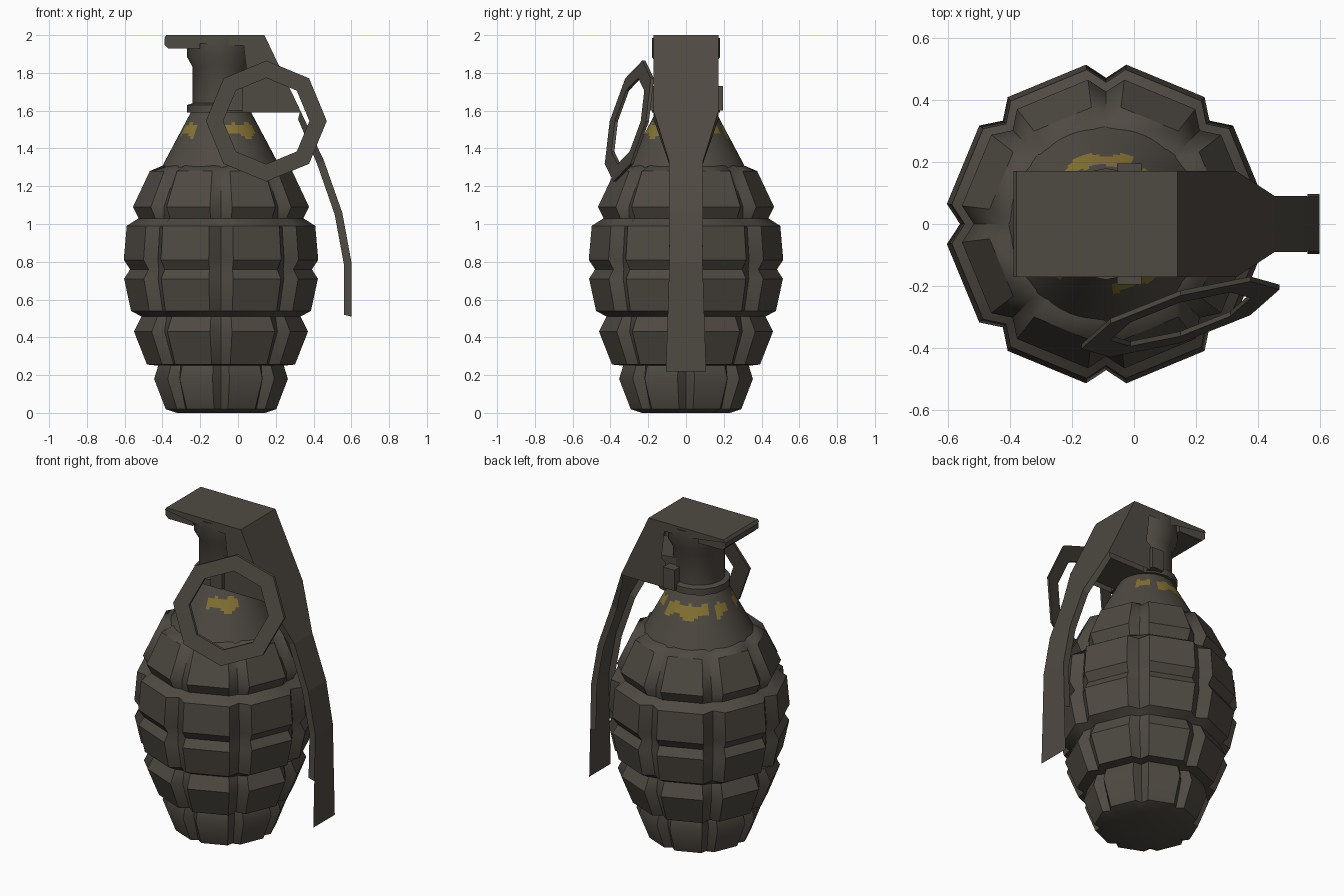
import bpy, bmesh, math
from mathutils import Vector

if "Cube" in bpy.data.objects:
    bpy.data.objects.remove(bpy.data.objects["Cube"])

CX = -0.09  # axis of the body


def material(name, col):
    m = bpy.data.materials.new(name)
    m.diffuse_color = (*col, 1)
    m.use_nodes = True
    m.node_tree.nodes["Principled BSDF"].inputs["Base Color"].default_value = m.diffuse_color
    return m


IRON = material("dark iron", (0.078, 0.068, 0.055))
YELLOW = material("worn yellow paint", (0.24, 0.175, 0.035))


def make(name, verts, faces, smooth=None, fix=True):
    me = bpy.data.meshes.new(name)
    me.from_pydata([tuple(v) for v in verts], [], faces)
    if fix:
        bm = bmesh.new()
        bm.from_mesh(me)
        bmesh.ops.recalc_face_normals(bm, faces=bm.faces)
        bm.to_mesh(me)
        bm.free()
    ob = bpy.data.objects.new(name, me)
    bpy.context.collection.objects.link(ob)
    me.materials.append(IRON)
    if smooth:
        bpy.ops.object.select_all(action='DESELECT')
        ob.select_set(True)
        bpy.context.view_layer.objects.active = ob
        bpy.ops.object.shade_smooth_by_angle(angle=math.radians(smooth))
    return ob


def rings(name, rows, smooth=None):
    """Skin closed rings of equal length, capped at both ends."""
    n = len(rows[0])
    verts = [v for r in rows for v in r]
    faces = [(k * n + i, k * n + (i + 1) % n, (k + 1) * n + (i + 1) % n, (k + 1) * n + i)
             for k in range(len(rows) - 1) for i in range(n)]
    faces += [tuple(reversed(range(n))), tuple(range((len(rows) - 1) * n, len(rows) * n))]
    return make(name, verts, faces, smooth)


def lathe(name, prof, n, smooth=35):
    return rings(name, [[(CX + r * math.cos(2 * math.pi * i / n),
                          r * math.sin(2 * math.pi * i / n), z) for i in range(n)]
                        for r, z in prof], smooth)


def box(name, x0, x1, hy, z0, z1):
    return rings(name, [[(x0, -hy, z), (x1, -hy, z), (x1, hy, z), (x0, hy, z)] for z in (z0, z1)])


# Segmented body: eight sectors split by notches, rows split by grooves
# (block radius, z, notch ratio)
prof = [(0.235, 0.0, .97), (0.295, 0.02, .90), (0.357, 0.18, .87), (0.335, 0.25, .90),
        (0.395, 0.256, .90), (0.464, 0.43, .91), (0.425, 0.51, .96), (0.48, 0.54, .91),
        (0.517, 0.71, .91), (0.485, 0.76, .96), (0.519, 0.81, .91), (0.503, 0.99, .91),
        (0.44, 1.03, .97), (0.47, 1.09, .91), (0.38, 1.28, .89), (0.305, 1.312, .97)]
rows = []
for r, z, notch in prof:
    row = []
    for s in range(8):
        for off, k in ((0, notch), (7.2, 1), (37.8, 1)):
            a = math.radians(45 * s + off)
            row.append((CX + r * k * math.cos(a), r * k * math.sin(a), z))
    rows.append(row)
rings("segmented_body", rows, 38)

# Tapered shoulder with a broken band of paint
zs = [1.29, 1.45, 1.465, 1.48, 1.495, 1.51, 1.525, 1.54, 1.6]
shoulder = lathe("shoulder", [(0.155 + (1.6 - z) * 0.53, z) for z in zs], 64)
shoulder.data.materials.append(YELLOW)
PAINTED = [(32, 57), (66, 140), (150, 176), (197, 233), (276, 326)]  # degrees
for p in shoulder.data.polygons:
    c = p.center
    a = math.degrees(math.atan2(c.y, c.x - CX)) % 360
    low = 1.468 + 0.018 * math.sin(math.radians(a * 9))
    high = 1.53 + 0.008 * math.sin(math.radians(a * 14))
    if low < c.z < high and any(s < a < e for s, e in PAINTED):
        p.material_index = 1

# Fuze collar and head
lathe("collar", [(0.18, 1.59), (0.18, 1.63), (0.15, 1.64)], 16)
lathe("fuze_head", [(0.15, 1.62), (0.15, 1.83), (0.18, 1.885), (0.18, 1.985)], 16)

# Fuze arm under the lever
arm = [(-0.05, 1.59), (0.33, 1.59), (0.26, 1.745), (-0.05, 1.78)]
rings("fuze_arm", [[(x, y, z) for x, z in arm] for y in (-0.13, 0.13)])

# Cross pin
box("cross_pin", -0.055, 0.025, 0.195, 1.6, 1.73)

# Rolled front lip below the lever plate
lip = [(-0.37, 1.93), (-0.2, 1.93), (-0.2, 1.99), (-0.375, 1.995), (-0.39, 1.98), (-0.39, 1.95)]
rings("lever_lip", [[(x, y, z) for x, z in lip] for y in (-0.165, 0.165)])

# Lever sheet: (x, z, half width)
path = [(-0.39, 1.985, .172), (-0.38, 2.0, .172), (0.14, 2.0, .172), (0.33, 1.6, .172),
        (0.455, 1.335, .09), (0.552, 1.06, .09), (0.6, 0.8, .088), (0.6, 0.51, .097),
        (0.6, 0.22, .107)]
verts = [(x, s * w, z) for x, z, w in path for s in (-1, 1)]
faces = [(2 * i, 2 * i + 2, 2 * i + 3, 2 * i + 1) for i in range(len(path) - 1)]
make("lever_sheet", verts, faces, fix=False)

# Lever side flanges: upper cheeks and lower channel edges
cheek = [(-0.39, 1.985), (-0.12, 1.945), (0.03, 1.945), (0.05, 1.77), (0.02, 1.75),
         (0.02, 1.59), (0.335, 1.59), (0.14, 2.0), (-0.38, 2.0)]
inner = [(0.318, 1.555), (0.418, 1.32), (0.512, 1.05), (0.56, 0.79), (0.56, 0.52)]
for s, side in ((-1, "front"), (1, "back")):
    f = tuple(range(len(cheek)))
    make("lever_cheek_" + side, [(x, s * 0.172, z) for x, z in cheek],
         [f if s < 0 else f[::-1]], fix=False)
    verts = []
    for (x, z, w), (xi, zi) in zip(path[3:8], inner):
        verts += [(x, s * w, z), (xi, s * w, zi)]
    quads = [(2 * i, 2 * i + 1, 2 * i + 3, 2 * i + 2) for i in range(4)]
    make("lever_channel_" + side, verts,
         [q if s < 0 else q[::-1] for q in quads], fix=False)

# Tilted octagonal pull ring
verts, faces = [], []
for i in range(8):
    a = math.radians(45 * i)
    for r, t in ((0.32, -0.008), (0.32, 0.008), (0.228, 0.008), (0.228, -0.008)):
        dx, dz = r * math.cos(a), r * math.sin(a)
        verts.append((0.15 + dx, -0.3 + 0.30 * dx + 0.24 * dz + t, 1.545 + dz))
    for k in range(4):
        j = (i + 1) % 8
        faces.append((4 * i + k, 4 * j + k, 4 * j + (k + 1) % 4, 4 * i + (k + 1) % 4))
make("pull_ring", verts, faces)
